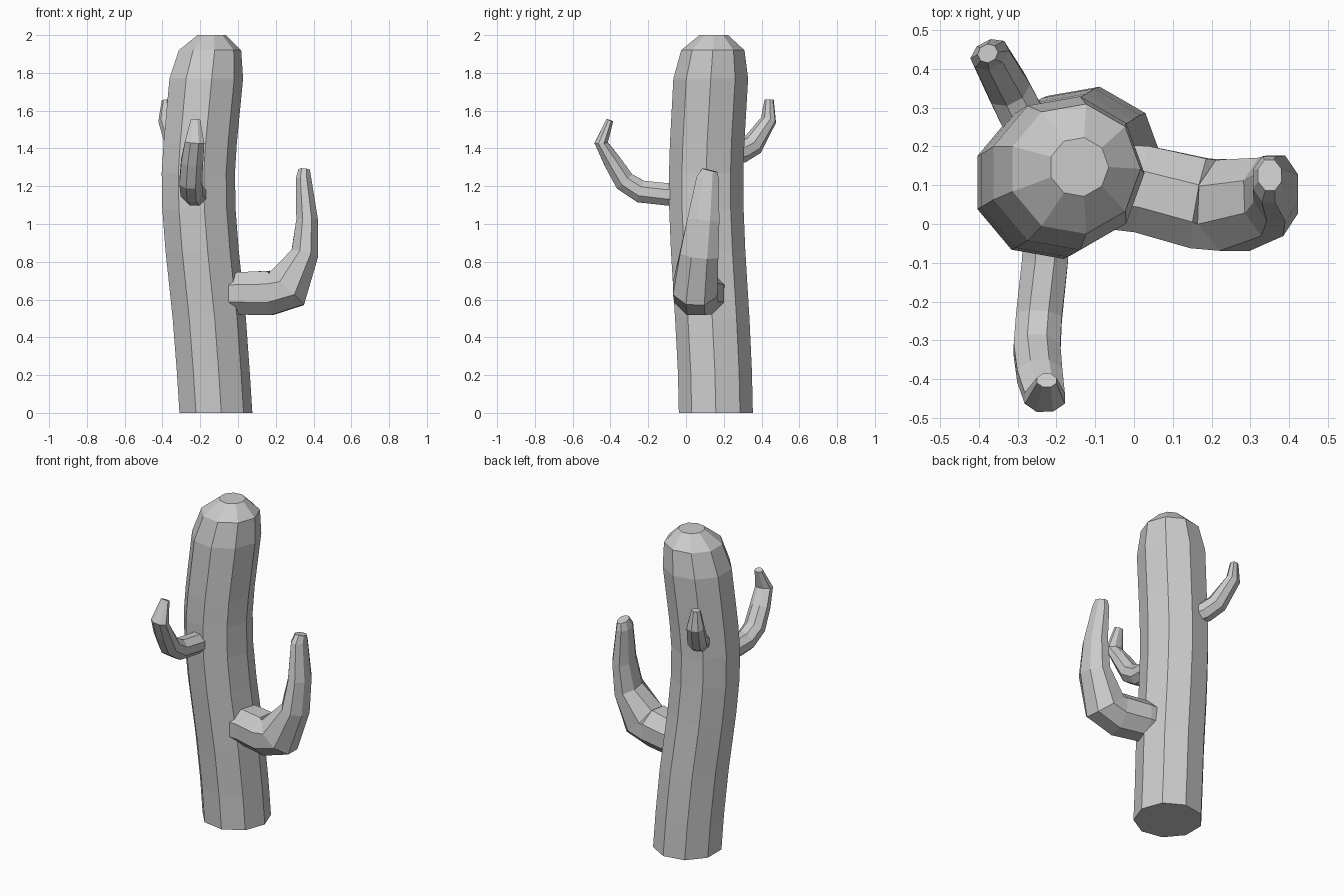
import bpy, bmesh, math
from mathutils import Vector


def loft(name, rings, sides, side, phase=0.0, level=False):
    """Skin flat-faced polygon rings (x, y, z, bend radius, side radius) along a path."""
    pts = [Vector(r[:3]) for r in rings]
    bm = bmesh.new()
    loops = []
    for i, r in enumerate(rings):
        t = pts[min(i + 1, len(pts) - 1)] - pts[max(i - 1, 0)]
        t = Vector((0, 0, 1)) if level else t.normalized()
        u = (Vector(side) - t * t.dot(Vector(side))).normalized()
        v = t.cross(u)
        loop = []
        for k in range(sides):
            a = phase + math.tau * k / sides
            loop.append(bm.verts.new(pts[i] + u * r[4] * math.cos(a) + v * r[3] * math.sin(a)))
        loops.append(loop)
    for a, b in zip(loops, loops[1:]):
        for k in range(sides):
            n = (k + 1) % sides
            bm.faces.new((a[k], a[n], b[n], b[k]))
    bm.faces.new(loops[0][::-1])
    bm.faces.new(loops[-1])
    bmesh.ops.recalc_face_normals(bm, faces=bm.faces)
    mesh = bpy.data.meshes.new(name)
    bm.to_mesh(mesh)
    bm.free()
    bpy.context.collection.objects.link(bpy.data.objects.new(name, mesh))


# Nine-sided swaying trunk with a domed top: x, y, z, radius
trunk = [(-.123, .158, 0, .199), (-.137, .153, .22, .199), (-.158, .139, .5, .200),
         (-.196, .117, .86, .200), (-.213, .108, 1.08, .200), (-.216, .107, 1.27, .200),
         (-.206, .112, 1.43, .200), (-.174, .131, 1.77, .201), (-.153, .142, 1.92, .170),
         (-.142, .147, 2.0, .077)]
loft("trunk", [(*r, r[3]) for r in trunk], 9, (1, 0, 0), level=True)

# Large lower arm on the right
loft("right_arm", [(-.12, .10, .63, .115, .115), (.02, .09, .633, .122, .122),
                   (.17, .053, .635, .127, .127), (.255, .048, .655, .135, .127),
                   (.353, .07, .84, .078, .110), (.366, .092, 1.02, .062, .092),
                   (.347, .115, 1.24, .044, .065), (.350, .126, 1.285, .033, .044)],
     8, (0, 1, 0), math.pi / 8)

# Slim arm at the front
loft("front_arm", [(-.225, 0, 1.155, .064, .064), (-.23, -.10, 1.157, .064, .064),
                   (-.245, -.24, 1.172, .064, .064), (-.25, -.325, 1.225, .060, .065),
                   (-.243, -.39, 1.33, .050, .063), (-.23, -.449, 1.43, .038, .056),
                   (-.225, -.403, 1.55, .020, .027)],
     8, (1, 0, 0), math.pi / 8)

# Small arm at the back left
loft("back_arm", [(-.24, .20, 1.36, .062, .062), (-.295, .29, 1.382, .062, .062),
                  (-.325, .35, 1.415, .060, .060), (-.372, .437, 1.55, .040, .053),
                  (-.377, .440, 1.658, .024, .027)],
     8, (.89, .45, 0), math.pi / 8)
